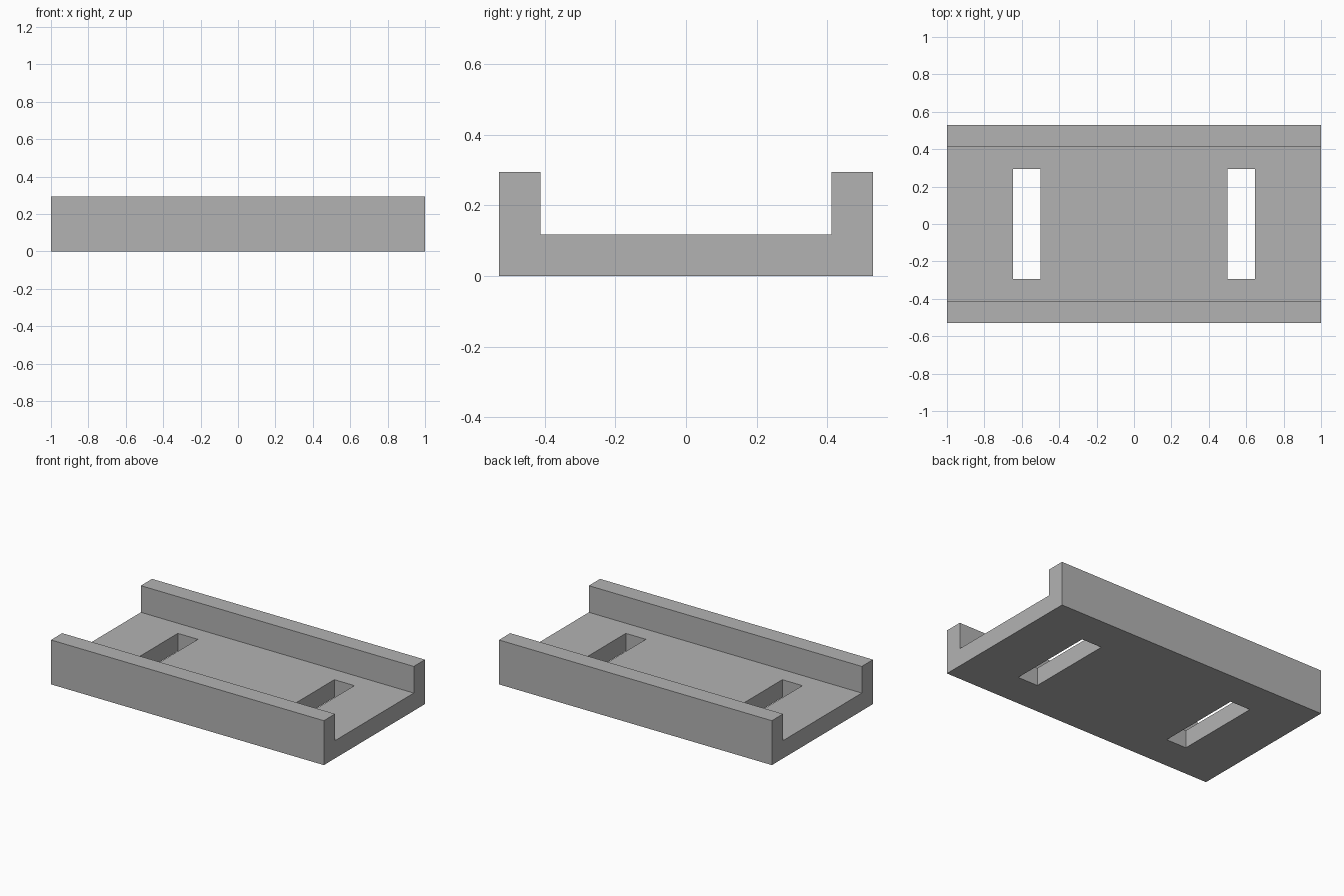
import bpy
import bmesh

if "Cube" in bpy.data.objects:
    bpy.data.objects.remove(bpy.data.objects["Cube"], do_unlink=True)

U = 1 / 17                                   # design unit
LENGTH, WIDTH, HEIGHT, WALL = 34 * U, 18 * U, 5 * U, 2 * U
SLOT_X, SLOT_WIDTH, SLOT_LENGTH = 9.75 * U, 2.5 * U, 10 * U

grey = bpy.data.materials.new("plain grey")
grey.use_nodes = True
colour = (0.45, 0.45, 0.45, 1)
grey.diffuse_color = colour
grey.node_tree.nodes["Principled BSDF"].inputs["Base Color"].default_value = colour


def extrude_along_x(name, profile, x0, x1):
    """Solid with a (y, z) profile swept from x0 to x1."""
    bm = bmesh.new()
    face = bm.faces.new([bm.verts.new((x0, y, z)) for y, z in profile])
    new = bmesh.ops.extrude_face_region(bm, geom=[face])["geom"]
    verts = [v for v in new if isinstance(v, bmesh.types.BMVert)]
    bmesh.ops.translate(bm, verts=verts, vec=(x1 - x0, 0, 0))
    bmesh.ops.recalc_face_normals(bm, faces=bm.faces)
    mesh = bpy.data.meshes.new(name)
    bm.to_mesh(mesh)
    bm.free()
    mesh.materials.append(grey)
    obj = bpy.data.objects.new(name, mesh)
    bpy.context.scene.collection.objects.link(obj)
    return obj


# Channel: flat floor with a raised wall along front and back
outer, inner = WIDTH / 2, WIDTH / 2 - WALL
half = [(outer, 0), (outer, HEIGHT), (inner, HEIGHT), (inner, WALL)]
profile = half + [(-y, z) for y, z in reversed(half)]
channel = extrude_along_x("channel_tray", profile, -LENGTH / 2, LENGTH / 2)

# Two slots cut through the floor
cutters = []
for side, name in ((-1, "right_slot_cutter"), (1, "left_slot_cutter")):
    h = SLOT_LENGTH / 2
    box = [(-h, -WALL), (h, -WALL), (h, 2 * WALL), (-h, 2 * WALL)]
    x = side * SLOT_X
    cutter = extrude_along_x(name, box, x - SLOT_WIDTH / 2, x + SLOT_WIDTH / 2)
    cutter.hide_render = True
    cutters.append(cutter)
    cut = channel.modifiers.new(name, "BOOLEAN")
    cut.operation = "DIFFERENCE"
    cut.solver = "EXACT"
    cut.object = cutter

# Bake the cuts and drop the cutters
bpy.context.view_layer.update()
evaluated = channel.evaluated_get(bpy.context.evaluated_depsgraph_get())
baked = bpy.data.meshes.new_from_object(evaluated)
channel.modifiers.clear()
channel.data = baked
for cutter in cutters:
    bpy.data.objects.remove(cutter, do_unlink=True)
